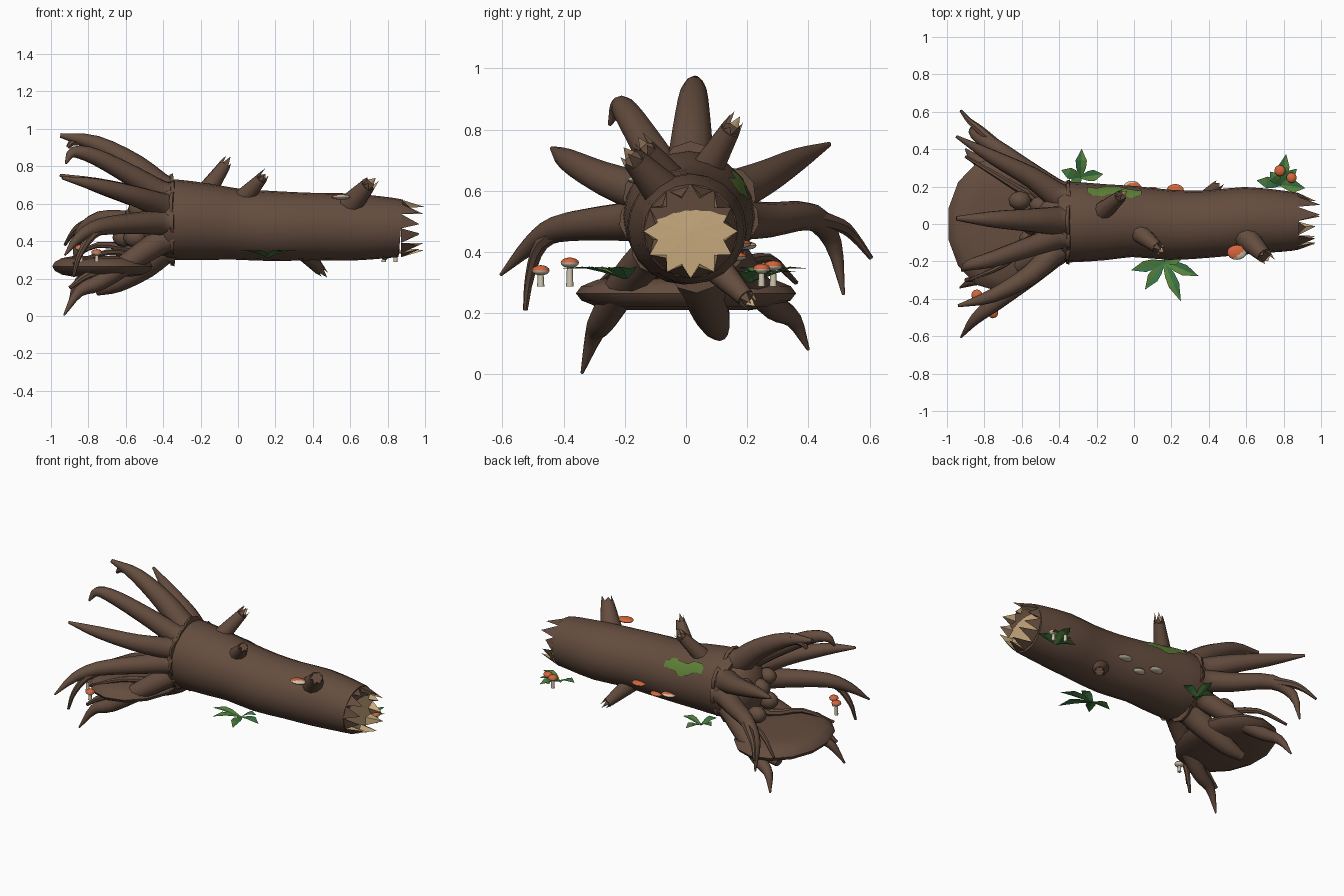
import bpy, bmesh, math, random
from mathutils import Vector as V, Quaternion, Matrix

random.seed(4)
cube = bpy.data.objects.get("Cube")
if cube:
    bpy.data.objects.remove(cube, do_unlink=True)


def material(name, *rgb):
    m = bpy.data.materials.new(name)
    m.use_nodes = True
    m.diffuse_color = (*rgb, 1)
    m.node_tree.nodes["Principled BSDF"].inputs["Base Color"].default_value = (*rgb, 1)
    return m


BARK = material("bark brown", .128, .073, .049)
WOOD = material("pale wood", .58, .40, .21)
LEAF = material("leaf green", .095, .23, .045)
DEEP = material("deep leaf green", .04, .175, .06)
MOSS = material("moss green", .115, .22, .04)
CAP = material("orange cap", .66, .13, .045)
CREAM = material("cream", .62, .55, .42)


def finish(name, bm, mats, smooth=True, fix=True):
    if fix:
        bmesh.ops.recalc_face_normals(bm, faces=bm.faces)
    me = bpy.data.meshes.new(name)
    bm.to_mesh(me)
    bm.free()
    for m in mats:
        me.materials.append(m)
    ob = bpy.data.objects.new(name, me)
    bpy.context.collection.objects.link(ob)
    if smooth:
        bpy.ops.object.select_all(action='DESELECT')
        ob.select_set(True)
        bpy.context.view_layer.objects.active = ob
        bpy.ops.object.shade_smooth_by_angle(angle=math.radians(45))


def spline(pts, steps=3):
    """Smooth path through 4D points (position and radius)."""
    p = [V(q) for q in pts]
    p = [p[0] * 2 - p[1]] + p + [p[-1] * 2 - p[-2]]
    out = []
    for a, b, c, d in zip(p, p[1:], p[2:], p[3:]):
        for i in range(steps):
            t = i / steps
            out.append((b * 2 + (c - a) * t + (a * 2 - b * 5 + c * 4 - d) * t * t
                        + (b * 3 - a - c * 3 + d) * t ** 3) / 2)
    return out + [p[-2]]


def tube(bm, path, sides=10):
    pos = [q.to_3d() for q in path]
    rings, old, quat = [], V((0, 0, 1)), Quaternion()
    for i, q in enumerate(path):
        t = (pos[min(i + 1, len(pos) - 1)] - pos[max(i - 1, 0)]).normalized()
        quat = old.rotation_difference(t) @ quat
        old = t
        rings.append([bm.verts.new(pos[i] + quat @ V((math.cos(a), math.sin(a), 0)) * max(q[3], .003))
                      for a in (math.tau * k / sides for k in range(sides))])
    for r, s in zip(rings, rings[1:]):
        for k in range(sides):
            bm.faces.new((r[k], r[k - 1], s[k - 1], s[k]))
    bm.faces.new(rings[0])
    bm.faces.new(rings[-1][::-1])


def splinters(name, end, axis, r, n, length, core):
    """Torn wood: a flat core ringed by bark-backed spikes with pale insides."""
    bm = bmesh.new()
    mat = Matrix.Translation(end) @ V(axis).to_track_quat('Z', 'Y').to_matrix().to_4x4()

    def vert(rad, ang, h):
        return bm.verts.new(mat @ V((rad * math.cos(ang), rad * math.sin(ang), h)))
    centre = vert(0, 0, length * .06)
    step = math.tau / n
    for k in range(n):
        a = k * step
        h = length * random.choice((.4, .6, .8, 1))
        l, m, e = vert(r, a, .002), vert(r * .72, a + step / 2, .004), vert(r, a + step, .002)
        tip = vert(r * random.uniform(.74, .82), a + step * random.uniform(.35, .65), h)
        bm.faces.new((l, e, tip))
        for f in ((l, tip, m), (m, tip, e)):
            bm.faces.new(f).material_index = 1
        for f in ((l, m, centre), (m, e, centre)):
            bm.faces.new(f).material_index = core
    finish(name, bm, (BARK, WOOD), False, False)


# Trunk: x, y, z, radius
TRUNK = spline([(-.4, .01, .515, .2), (-.34, .01, .515, .215), (-.15, .01, .502, .203),
                (0, .013, .49, .19), (.2, -.005, .48, .187), (.4, 0, .478, .18),
                (.6, .018, .475, .18), (.8, .015, .472, .163), (.87, .015, .468, .154)], 2)
bm = bmesh.new()
tube(bm, TRUNK, 20)
finish("trunk", bm, [BARK])
splinters("broken_end", (.87, .015, .468), (1, 0, 0), .154, 12, .125, 1)


def on_trunk(x, ang, lift=0):
    a, b = next((a, b) for a, b in zip(TRUNK, TRUNK[1:]) if b.x >= x)
    p = a.lerp(b, (x - a.x) / (b.x - a.x))
    return V((x, p.y + (p[3] + lift) * math.cos(ang), p.z + (p[3] + lift) * math.sin(ang)))


# Main roots: angle round the trunk, points further out, size, tip radius
ROOTS = [
    (88, [(-.55, .02, .8), (-.76, .025, .92), (-.95, .03, .965)], 1, .012),
    (120, [(-.55, -.12, .74), (-.76, -.19, .85), (-.88, -.22, .875), (-.92, -.25, .815)], .85, .006),
    (152, [(-.55, -.27, .64), (-.76, -.385, .7), (-.94, -.437, .738)], .9, .008),
    (185, [(-.55, -.27, .495), (-.74, -.42, .475), (-.85, -.51, .42), (-.925, -.606, .325)], .88, .005),
    (225, [(-.55, -.19, .31), (-.74, -.27, .18), (-.85, -.3, .13), (-.93, -.34, .004)], .9, .005),
    (278, [(-.5, .06, .27), (-.65, .09, .18), (-.76, .11, .135)], .85, .028),
    (318, [(-.55, .2, .32), (-.74, .29, .22), (-.85, .35, .18), (-.9, .4, .08)], .85, .005),
    (357, [(-.55, .27, .505), (-.74, .41, .515), (-.85, .48, .43), (-.87, .515, .26)], .88, .005),
    (30, [(-.55, .25, .64), (-.76, .36, .7), (-.95, .468, .752)], .95, .008)]
for i, (deg, pts, size, tip) in enumerate(ROOTS):
    a = math.radians(deg)
    start = [V((x, .01 + d * math.cos(a), .515 + d * math.sin(a))) for x, d in ((-.335, .15), (-.4, .156))]
    pts = start + [V(p) for p in pts]
    n = len(pts) - 1
    radii = [.086 * size * (1 - k / n) ** .7 + tip for k in range(n + 1)]
    bm = bmesh.new()
    tube(bm, spline([(*p, r) for p, r in zip(pts, radii)]))
    finish(f"root_{i}", bm, [BARK])

# Thin side rootlets
ROOTLETS = [[(-.68, -.37, .49), (-.78, -.47, .43), (-.85, -.51, .32), (-.88, -.525, .21)],
            [(-.7, .39, .52), (-.82, .5, .49), (-.88, .55, .45), (-.925, .605, .38)],
            [(-.8, .03, .94), (-.88, .03, .93), (-.91, .03, .9)],
            [(-.66, -.23, .25), (-.8, -.28, .22), (-.9, -.3, .15)],
            [(-.4, -.06, .4), (-.55, -.1, .33), (-.7, -.22, .34), (-.88, -.3, .28)],
            [(-.4, .1, .4), (-.55, .15, .36), (-.75, .27, .38), (-.9, .36, .3)]]
for i, pts in enumerate(ROOTLETS):
    bm = bmesh.new()
    tube(bm, spline([(*p, .032 * (1 - k / len(pts))) for k, p in enumerate(pts)]), 7)
    finish(f"rootlet_{i}", bm, [BARK])


def blob(name, loc, scale, seg=12, rings=8, mats=(BARK,), up=(0, 0, 1), flat=1):
    """Squashed ball; faces turned away from 'up' take the second colour."""
    bm = bmesh.new()
    bmesh.ops.create_uvsphere(bm, u_segments=seg, v_segments=rings, radius=1)
    for v in bm.verts:
        v.co.z = max(-flat, min(flat, v.co.z))
    if len(mats) > 1:
        for f in bm.faces:
            f.material_index = int(f.calc_center_median().dot(V(up)) < 0)
    bmesh.ops.transform(bm, matrix=Matrix.LocRotScale(V(loc), None, V(scale)), verts=bm.verts)
    finish(name, bm, mats)


# Earth slab and clods under and behind the roots
blob("earth_slab", (-.725, 0, .265), (.275, .36, .075), 14, 10, flat=.73)
blob("root_core", (-.42, .01, .5), (.13, .19, .19))
for i, (x, y, z, s) in enumerate([(-.61, .125, .42, .052), (-.55, -.08, .42, .055), (-.54, 0, .53, .06),
                                  (-.5, .1, .57, .05), (-.53, -.1, .57, .05)]):
    blob(f"clod_{i}", (x, y, z), (s * 1.2, s, s), 9, 6)

# Snapped branches
BRANCHES = [((-.2, .04, .62), (-.075, .145, .8), .045), ((.02, -.04, .62), (.125, -.125, .735), .042),
            ((.58, -.05, .57), (.695, -.168, .7), .054), ((.34, .09, .36), (.435, .195, .25), .04)]
for i, (a, b, r) in enumerate(BRANCHES):
    a, b = V(a), V(b)
    bm = bmesh.new()
    tube(bm, spline([(*a, r * 1.35), (*a.lerp(b, .45), r * 1.08), (*b, r * .75)]), 10)
    finish(f"branch_{i}", bm, [BARK])
    splinters(f"branch_break_{i}", b, b - a, r * .75, 6, .058, 0)

# Moss patch hugging the bark
bm = bmesh.new()
rows = []
for i in range(13):
    t = i / 12
    half = 12 * math.sin(math.pi * (.08 + .84 * t)) ** .5 + 1.2 * math.sin(i * 2.1)
    mid = 36 + 4 * math.sin(i * .8)
    rows.append([bm.verts.new(on_trunk(-.25 + .29 * t, math.radians(mid + half * s), .006))
                 for s in (-1, -.5, 0, .5, 1)])
for r, s in zip(rows, rows[1:]):
    for k in range(4):
        bm.faces.new((r[k], s[k], s[k + 1], r[k + 1]))
finish("moss_patch", bm, [MOSS])

# Bracket fungi: place along the trunk, angle, lift, size, facing of the orange side
FUNGI = [(.55, 136, .05, 1.1, (-.5, .65, .4)), (.22, -16, .004, 1, (0, 0, 1)),
         (.1, -31, .004, .85, (0, 0, 1)), (-.01, -21, .004, 1, (.3, -.7, .65))]
for i, (x, deg, lift, s, up) in enumerate(FUNGI):
    blob(f"bracket_fungus_{i}", on_trunk(x, math.radians(deg), lift),
         (.047 * s, .036 * s, .014), 16, 8, (CAP, CREAM), up)

# Mushrooms
for i, (x, y, z, r) in enumerate([(-.755, -.475, .34, .029), (-.84, -.38, .365, .03),
                                  (.78, .285, .355, .03), (.842, .247, .345, .028)]):
    blob(f"mushroom_cap_{i}", (x, y, z), (r, r, .017), 12, 8, (CAP, CREAM))
    bm = bmesh.new()
    tube(bm, [V((x, y, .287, .012)), V((x, y, z - .005, .009))], 8)
    finish(f"mushroom_stem_{i}", bm, [CREAM])


def plant(name, centre, leaves):
    """Folded leaves, one half of each in the deeper green."""
    bm = bmesh.new()
    for deg, length in leaves:
        a = math.radians(deg)
        out, side = V((math.cos(a), math.sin(a), 0)), V((-math.sin(a), math.cos(a), 0))
        prev = None
        for t, w, h in ((0, .008, 0), (.35, .027, .022), (.6, .03, .034), (1, .001, .034)):
            p = V(centre) + out * length * t + V((0, 0, h))
            row = [bm.verts.new(p + side * w * s + V((0, 0, .006 * abs(s) * (w > .01)))) for s in (-1, 0, 1)]
            if prev:
                for k in (0, 1):
                    bm.faces.new((prev[k], row[k], row[k + 1], prev[k + 1])).material_index = k
            prev = row
    finish(name, bm, (LEAF, DEEP), False, False)


plant("front_plant", (.16, -.2, .312), [(195, .18), (236, .18), (293, .23), (337, .2), (10, .1)])
plant("root_plant", (-.285, .25, .312), [(88, .15), (8, .12), (160, .11), (230, .1)])
plant("end_plant", (.785, .21, .3), [(80, .165), (352, .13), (170, .13), (45, .12), (130, .09)])
